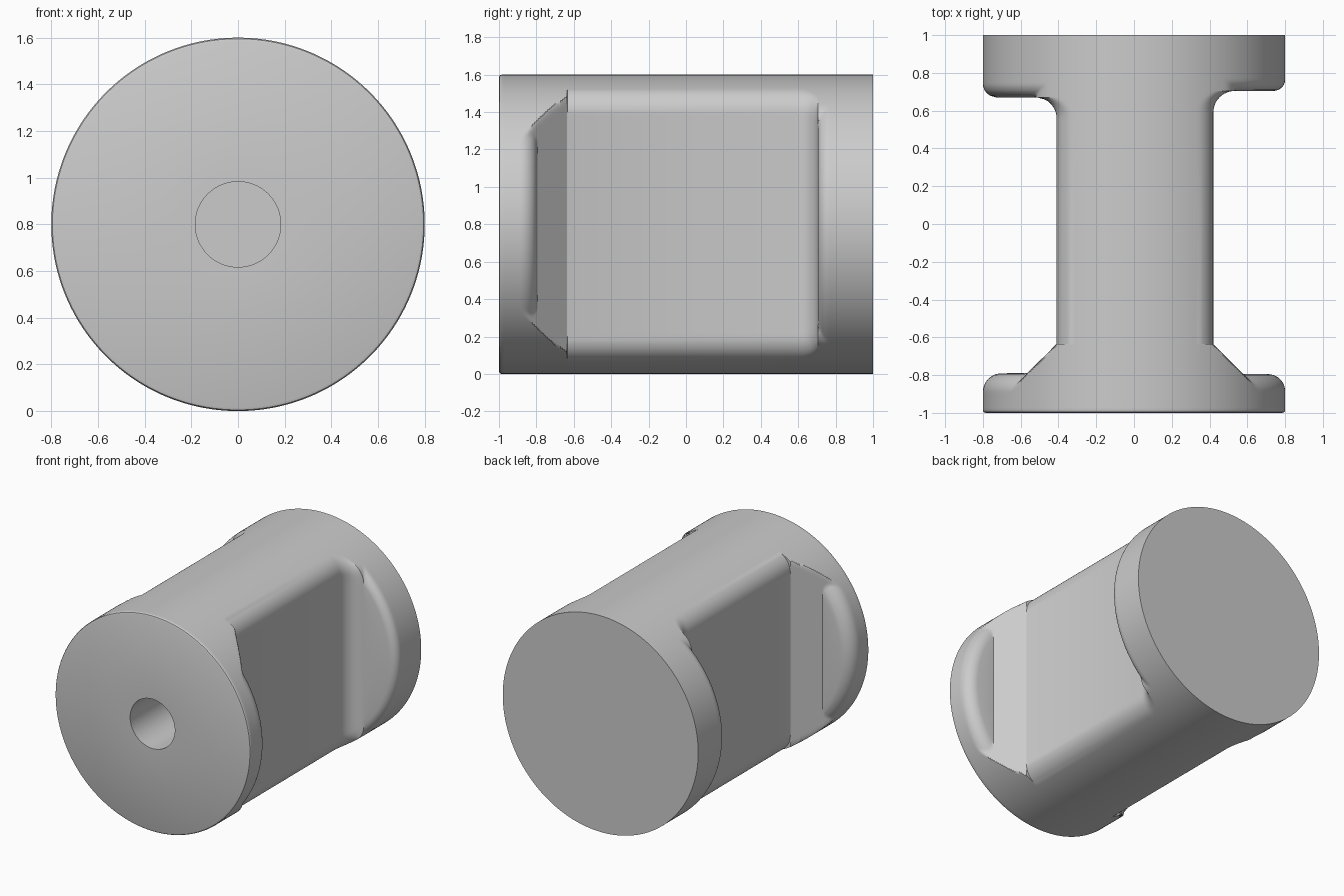
import bpy, bmesh
from math import sin, cos, pi, sqrt, atan2

cube = bpy.data.objects.get("Cube")
if cube:
    bpy.data.objects.remove(cube)

R = 0.8          # outer radius, also the height of the axis
SEG = 360        # points round each section
EDGE = 0.14      # rounding along the long edges of the web
GUSSET = -0.635  # where the 45 degree gusset starts
EPS = 0.0003

# Sizes of each side: web half width, back face and its fillet and rim, front face and rim
RIGHT = dict(web=0.41, back=0.67, fillet=0.11, back_rim=0.075, front=-0.79, front_rim=0.1)
LEFT = dict(web=0.42, back=0.705, fillet=0.115, back_rim=0.06, front=-0.795, front_rim=0.09)


def half_width(p, y):
    """Web half width: gusset, straight part, then fillet into the back flange."""
    if y < GUSSET:
        return p["web"] + GUSSET - y
    f = p["fillet"]
    t = min(max(y - (p["back"] - f), 0), f)
    return p["web"] + f - sqrt(f * f - t * t)


def rim_radius(p, y):
    """Radius of the round-edged flanges, zero between them."""
    if y <= p["front"]:
        depth, q = p["front"] - y, p["front_rim"]
    elif y >= p["back"]:
        depth, q = y - p["back"], p["back_rim"]
    else:
        return 0
    t = max(q - depth, 0)
    return R - q + sqrt(q * q - t * t)


def web_radius(h, rho, c, s):
    """Circle cut by a flat at distance h, with the corner rounded by rho."""
    if h >= R:
        return R
    a = h - rho
    b = sqrt(max((R - rho) ** 2 - a * a, 0))
    if h * s <= b * c:
        return h / c
    if atan2(s, c) >= atan2(b, a):
        return R
    return a * c + b * s + sqrt(max(rho * rho - (a * s - b * c) ** 2, 0))


def section(y):
    points = []
    for i in range(SEG):
        ang = 2 * pi * i / SEG
        c, s = cos(ang), sin(ang)
        p = LEFT if c >= 0 else RIGHT
        rho = 0 if y < GUSSET else EDGE
        r = max(web_radius(half_width(p, y), rho, abs(c), abs(s)), rim_radius(p, y))
        # small round on the front edge
        e = 0.015
        t = max(e - (y + 1), 0)
        r = min(r, R - e + sqrt(max(e * e - t * t, 0)))
        points.append((r * c, y, R + r * s))
    return points


# Stations along the axis, doubled at each step
stations = {-1.0, -0.996, -0.991, -0.985, 1.0}
stations |= {-0.97 + 0.01 * i for i in range(34)}
stations |= {0.55 + 0.01 * i for i in range(25)}
for step in [GUSSET] + [p[k] for p in (LEFT, RIGHT) for k in ("front", "back")]:
    stations = {y for y in stations if abs(y - step) > 0.002}
    stations |= {step - EPS, step + EPS}

# Body with a blind bore in the front
bm = bmesh.new()
rings = [[bm.verts.new(v) for v in section(y)] for y in sorted(stations, reverse=True)]
for y in (-1.0, 0.0):
    rings.append([bm.verts.new((0.183 * cos(2 * pi * i / SEG), y, R + 0.183 * sin(2 * pi * i / SEG)))
                  for i in range(SEG)])
for a, b in zip(rings, rings[1:]):
    for i in range(SEG):
        j = (i + 1) % SEG
        bm.faces.new((a[i], a[j], b[j], b[i]))
bm.faces.new(rings[0])
bm.faces.new(rings[-1])
bmesh.ops.recalc_face_normals(bm, faces=bm.faces)
mesh = bpy.data.meshes.new("knob_body")
bm.to_mesh(mesh)
bm.free()
body = bpy.data.objects.new("knob_body", mesh)
bpy.context.collection.objects.link(body)

# Plain grey
grey = bpy.data.materials.new("light_grey")
grey.use_nodes = True
color = (0.6, 0.6, 0.6, 1)
grey.diffuse_color = color
grey.node_tree.nodes["Principled BSDF"].inputs["Base Color"].default_value = color
mesh.materials.append(grey)

bpy.context.view_layer.objects.active = body
body.select_set(True)
bpy.ops.object.shade_smooth_by_angle(angle=pi / 6)
